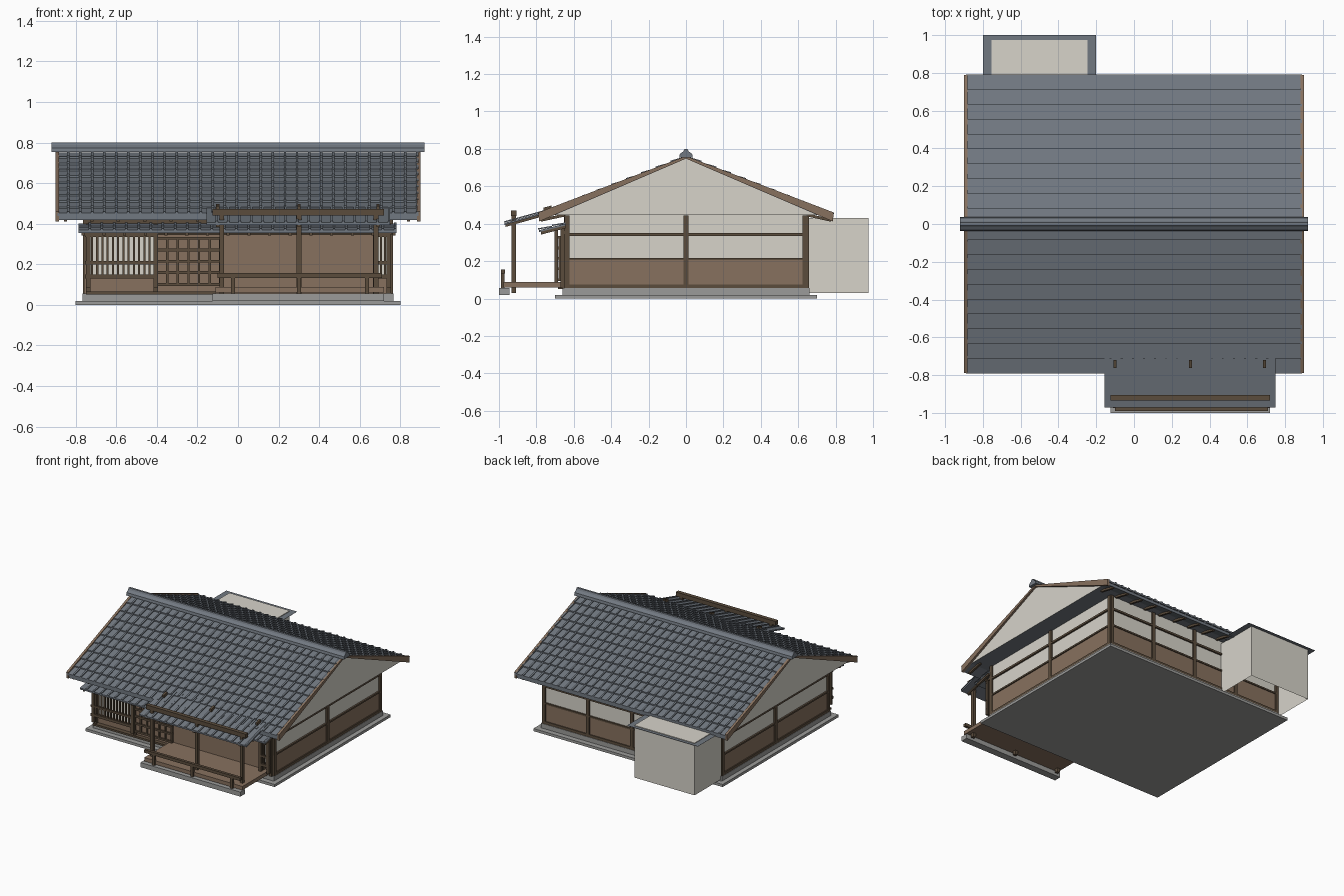
import bpy, bmesh

if "Cube" in bpy.data.objects:
    bpy.data.objects.remove(bpy.data.objects["Cube"])


def material(name, rgb):
    m = bpy.data.materials.new(name)
    m.use_nodes = True
    m.diffuse_color = (*rgb, 1)
    m.node_tree.nodes["Principled BSDF"].inputs["Base Color"].default_value = (*rgb, 1)
    return m


SLATE = material("slate tile", (.167, .19, .22))
PLASTER = material("cream plaster", (.68, .655, .59))
WOOD = material("brown boards", (.245, .165, .113))
DARK = material("dark timber", (.105, .073, .046))
STONE = material("grey stone", (.33, .33, .32))


def finish(name, bm, *mats):
    mesh = bpy.data.meshes.new(name)
    bm.normal_update()
    bm.to_mesh(mesh)
    bm.free()
    for m in mats:
        mesh.materials.append(m)
    ob = bpy.data.objects.new(name, mesh)
    bpy.context.collection.objects.link(ob)
    return ob


def add_prism(bm, profile, x0, x1):
    """Extrude a (y, z) outline along x."""
    low = [bm.verts.new((x0, y, z)) for y, z in profile]
    high = [bm.verts.new((x1, y, z)) for y, z in profile]
    n = len(profile)
    faces = [bm.faces.new(low), bm.faces.new(high[::-1])]
    for i in range(n):
        j = (i + 1) % n
        faces.append(bm.faces.new((low[j], low[i], high[i], high[j])))
    bmesh.ops.recalc_face_normals(bm, faces=faces)


def prisms(name, mat, profile, spans):
    bm = bmesh.new()
    for x0, x1 in spans:
        add_prism(bm, profile, x0, x1)
    return finish(name, bm, mat)


def boxes(name, mat, *items):
    """Each item is x0, x1, y0, y1, z0, z1."""
    bm = bmesh.new()
    for x0, x1, y0, y1, z0, z1 in items:
        add_prism(bm, [(y0, z0), (y1, z0), (y1, z1), (y0, z1)], x0, x1)
    return finish(name, bm, mat)


def tiles(name, x0, x1, top, eave, rows, cols, lift, roll=.007):
    """Overlapping courses of square-rolled tiles between two (y, z) lines."""
    bm = bmesh.new()
    w = (x1 - x0) / cols
    shape = [(0, 0), (.8, 0), (.8, roll), (1, roll)]
    side = 1 if eave[0] > top[0] else -1
    for r in range(rows):
        a, b = r / rows, (r + 1) / rows
        ya, yb = (top[0] + (eave[0] - top[0]) * t for t in (a, b))
        za, zb = (top[1] + (eave[1] - top[1]) * t for t in (a, b))
        cuts = []
        for c in range(cols):
            for u, h in shape:
                x = x0 + (c + u) * w
                cuts.append([bm.verts.new(p) for p in (
                    (x, ya, za + h), (x, yb, zb + lift + h), (x, yb, zb - .004))])
        for p, q in zip(cuts, cuts[1:]):
            flat = q[0].co.x - p[0].co.x > 1e-5
            for k in (0, 1) if flat else (0,):
                f = [p[k], p[k + 1], q[k + 1], q[k]]
                bm.faces.new(f if side > 0 else f[::-1])
    return finish(name, bm, SLATE)


# Foundation
boxes("ground_slab", STONE, (-.8, .8, -.7, .7, 0, .02))
boxes("foundation", STONE, (-.765, .765, -.66, .66, .02, .055))

# Walls
boxes("plaster_walls", PLASTER, (-.75, .75, -.645, .645, .055, .45))
boxes("wainscot", WOOD, (-.755, .755, -.65, .65, .055, .21))
boxes("front_board_wall", WOOD, (-.41, .68, -.656, -.64, .055, .36))
boxes("window_plaster", PLASTER, (-.74, -.41, -.656, -.64, .14, .35), (.68, .74, -.656, -.64, .14, .35))

# Timber frame on the sides and back
frame = [(-.75, .75, -.652, -.64, .4, .447)]
for s in (-1, 1):
    xs = sorted((s * .74, s * .763))
    for y in (-.637, 0, .637):
        frame.append((*xs, y - .013, y + .013, .055, .445))
    for z0, z1 in ((.055, .075), (.205, .217), (.335, .35)):
        frame.append((*xs, -.64, .64, z0, z1))
for i in range(-2, 3):
    x = i * .372
    frame.append((x - .013, x + .013, .64, .658, .055, .445))
for z0, z1 in ((.055, .075), (.205, .217), (.335, .35)):
    frame.append((-.75, .75, .64, .657, z0, z1))
boxes("wall_frame", DARK, *frame)

# Gable block with a slate soffit
bm = bmesh.new()
add_prism(bm, [(-.7, .447), (.7, .447), (0, .748)], -.885, .885)
bm.normal_update()
for f in bm.faces:
    f.material_index = int(f.normal.z < -.5)
finish("gables", bm, PLASTER, SLATE)

# Main roof
for s, label in ((-1, "front"), (1, "back")):
    deck = [(0, .75), (s * .785, .44), (s * .785, .418), (s * .7, .447), (0, .74)]
    prisms(label + "_roof_deck", SLATE, deck, [(-.883, .883)])
    barge = [(0, .762), (s * .79, .46), (s * .785, .412), (0, .748)]
    prisms(label + "_bargeboards", WOOD, barge, [(-.9, -.882), (.882, .9)])
    tiles(label + "_roof_tiles", -.89, .89, (s * .005, .752), (s * .792, .443), 10, 30, .009)
    rafter = [(s * .65, .455), (s * .775, .425), (s * .775, .411), (s * .65, .438)]
    prisms(label + "_eave_rafters", DARK, rafter,
           [(-.858 + i * .13, -.842 + i * .13) for i in range(14)])

# Ridge cap
ridge = [(-.037, .753), (-.033, .773), (-.014, .787), (-.008, .8),
         (.008, .8), (.014, .787), (.033, .773), (.037, .753)]
prisms("ridge_cap", SLATE, ridge, [(-.92, .92)])

# Lower front canopy
prisms("front_canopy", SLATE, [(-.785, .355), (-.645, .39), (-.645, .4), (-.785, .365)], [(-.785, .78)])
tiles("front_canopy_tiles", -.785, .78, (-.645, .4), (-.79, .363), 2, 26, .006)
prisms("front_canopy_rafters", DARK, [(-.775, .342), (-.645, .375), (-.645, .391), (-.775, .358)],
       [(-.77 + i * .102, -.755 + i * .102) for i in range(16)])
boxes("front_header", DARK, (-.76, .76, -.7, -.685, .35, .372), (-.76, .76, -.672, -.645, .345, .36))

# Front lattice windows
lattice = []
for x0, x1, n in ((-.745, -.41, 14), (.685, .745, 4)):
    for i in range(n):
        x = x0 + (x1 - x0) * i / (n - 1)
        lattice.append((x - .005, x + .005, -.698, -.688, .135, .35))
    for z0, z1 in ((.13, .15), (.2, .215), (.335, .35)):
        lattice.append((x0 - .01, x1 + .01, -.702, -.686, z0, z1))
for x in (-.738, -.405, .675, .742):
    lattice.append((x - .011, x + .011, -.702, -.685, .085, .37))
    lattice.append((x - .011, x + .011, -.672, -.645, .055, .4))
boxes("front_lattice", DARK, *lattice)

# Sliding door with a grid of bars
door = [(x - .006, x + .006, -.682, -.666, .095, .335)
        for x in [-.4 + i * .052 for i in range(7)]]
door += [(-.41, -.08, -.684, -.664, z - .007, z + .007) for z in (.1, .16, .215, .27, .328)]
boxes("sliding_door_bars", DARK, *door)
boxes("sliding_door_panel", WOOD, (-.4, -.085, -.672, -.655, .095, .335))
boxes("door_step", DARK, (-.75, -.11, -.685, -.65, .052, .066))

# Porch deck, kerb and rail
boxes("porch_deck", WOOD, (-.11, .72, -.975, -.65, .06, .088))
boxes("porch_kerb", STONE, (-.125, .72, -1, -.945, .02, .055))
boxes("porch_rail", DARK, (-.1, .71, -.99, -.968, .133, .156),
      *[(x - .01, x + .01, -.988, -.97, .05, .14) for x in (-.025, .3, .635)])
boxes("porch_posts", DARK, *[(x - .012, x + .012, -.932, -.908, .03, .46) for x in (-.08, .3, .68)])
boxes("porch_beam", DARK, (-.125, .72, -.935, -.905, .44, .472))

# Porch canopy
prisms("porch_canopy", SLATE, [(-.97, .394), (-.7, .47), (-.7, .48), (-.97, .404)], [(-.155, .75)])
tiles("porch_canopy_tiles", -.155, .75, (-.68, .487), (-.972, .404), 1, 16, .002)
prisms("porch_canopy_rafters", DARK, [(-.965, .383), (-.72, .452), (-.72, .497), (-.762, .486),
                                      (-.762, .455), (-.965, .397)],
       [(x - .008, x + .008) for x in (-.1, .3, .69)])

# Rear annex, open underneath, with its thin roof
bm = bmesh.new()
add_prism(bm, [(.64, .03), (.975, .03), (.975, .43), (.64, .43)], -.755, -.245)
bm.normal_update()
bmesh.ops.delete(bm, geom=[f for f in bm.faces if f.normal.z < -.5], context="FACES_ONLY")
finish("annex", bm, PLASTER)
boxes("annex_roof", SLATE, (-.8, -.2, .72, 1, .424, .425))
